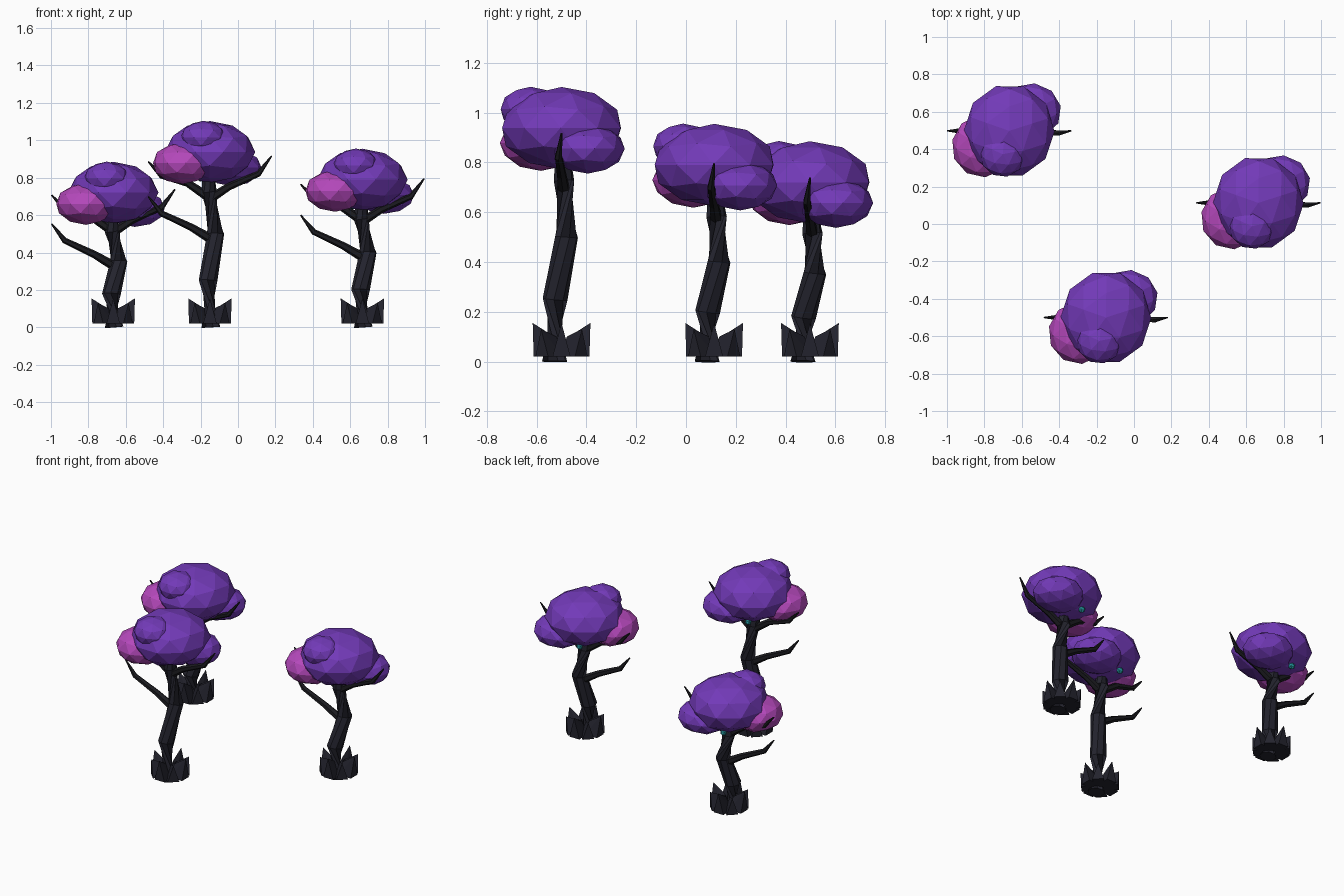
import bpy, bmesh, math
from mathutils import Vector, Matrix

if "Cube" in bpy.data.objects:
    bpy.data.objects.remove(bpy.data.objects["Cube"])


def make_material(name, rgb):
    mat = bpy.data.materials.new(name)
    mat.use_nodes = True
    mat.diffuse_color = (*rgb, 1)
    mat.node_tree.nodes["Principled BSDF"].inputs["Base Color"].default_value = (*rgb, 1)
    return mat


PURPLE = make_material("purple foliage", (0.17, 0.042, 0.48))
PINK = make_material("pink foliage", (0.46, 0.065, 0.5))
BARK = make_material("dark bark", (0.017, 0.017, 0.027))
TWIG = make_material("black twig", (0.011, 0.011, 0.014))
TEAL = make_material("teal berry", (0.02, 0.36, 0.4))


def finish(bm, name, mat, origin):
    bmesh.ops.recalc_face_normals(bm, faces=bm.faces)
    mesh = bpy.data.meshes.new(name)
    bm.to_mesh(mesh)
    bm.free()
    mesh.materials.append(mat)
    obj = bpy.data.objects.new(name, mesh)
    obj.location = origin
    bpy.context.collection.objects.link(obj)


def blob(name, mat, origin, center, radii, turn=0.0, detail=2):
    """Faceted ellipsoid."""
    bm = bmesh.new()
    bmesh.ops.create_icosphere(bm, subdivisions=detail, radius=1,
                               matrix=Matrix.Rotation(turn, 4, 'Z'))
    bmesh.ops.scale(bm, vec=radii, verts=bm.verts)
    bmesh.ops.translate(bm, vec=center, verts=bm.verts)
    finish(bm, name, mat, origin)


def tube(name, mat, origin, path, radii, sides):
    """Tapered faceted tube along a path."""
    bm = bmesh.new()
    pts = [Vector(p) for p in path]
    rings = []
    for i, p in enumerate(pts):
        tangent = pts[min(i + 1, len(pts) - 1)] - pts[max(i - 1, 0)]
        q = tangent.to_track_quat('Z', 'Y')
        ring = []
        for k in range(sides):
            a = math.tau * (k + 0.5) / sides
            ring.append(bm.verts.new(p + q @ Vector((math.cos(a), math.sin(a), 0)) * radii[i]))
        rings.append(ring)
    for lo, hi in zip(rings, rings[1:]):
        for k in range(sides):
            n = (k + 1) % sides
            bm.faces.new((lo[k], lo[n], hi[n], hi[k]))
    bm.faces.new(rings[0])
    bm.faces.new(rings[-1])
    finish(bm, name, mat, origin)


def root_spikes(name, origin, count=8):
    """Ring of pointed wedges around the foot of the trunk."""
    bm = bmesh.new()
    for i in range(count):
        a = math.tau * i / count
        height = 0.155 if i % 2 == 0 else 0.13
        corners = [(0.02, -0.03, 0.02), (0.02, 0.03, 0.02), (0.112, -0.036, 0.02),
                   (0.112, 0.036, 0.02), (0.03, 0, 0.1), (0.116, 0, height)]
        spin = Matrix.Rotation(a, 3, 'Z')
        verts = [bm.verts.new(spin @ Vector(c)) for c in corners]
        bmesh.ops.convex_hull(bm, input=verts)
    finish(bm, name, BARK, origin)


def raised(path, dz):
    return [(x, y, z + dz) for x, y, z in path]


TRUNK = [(0.005, -0.028, 0), (-0.01, -0.026, 0.2), (0.03, 0.02, 0.4),
         (-0.005, 0.01, 0.58), (-0.01, 0, 0.72)]
LOW_BRANCH = [(0.01, 0.01, 0.37), (-0.1, 0.005, 0.435), (-0.26, 0, 0.51), (-0.33, 0, 0.6)]
LEFT_TWIG = [(0, 0.01, 0.57), (-0.12, 0.01, 0.65), (-0.26, 0, 0.69), (-0.33, 0, 0.765)]
RIGHT_TWIG = [(-0.01, 0.01, 0.56), (0.1, 0, 0.63), (0.26, -0.012, 0.7), (0.33, 0, 0.795)]


def tree(label, x, y, stretch, lift):
    o = (x, y, 0)
    # Trunk and roots
    tube(label + "_trunk", BARK, o, [(px, py, pz * stretch) for px, py, pz in TRUNK],
         (0.052, 0.05, 0.047, 0.041, 0.03), 8)
    root_spikes(label + "_root_spikes", o)
    # Branches
    sizes = (0.026, 0.02, 0.016, 0.004)
    tube(label + "_low_branch", TWIG, o, raised(LOW_BRANCH, 0.4 * (stretch - 1)), sizes, 6)
    tube(label + "_left_twig", TWIG, o, raised(LEFT_TWIG, lift * 0.82), sizes, 6)
    tube(label + "_right_twig", TWIG, o, raised(RIGHT_TWIG, lift * 0.82), sizes, 6)
    # Canopy
    o = (x, y, lift)
    blob(label + "_main_foliage", PURPLE, o, (0, 0, 0.79), (0.242, 0.25, 0.165), 0.3)
    blob(label + "_pink_foliage", PINK, o, (-0.145, -0.083, 0.73), (0.163, 0.166, 0.112), 0.1)
    blob(label + "_back_foliage", PURPLE, o, (0.115, 0.105, 0.707), (0.163, 0.15, 0.1), 0.5)
    blob(label + "_top_foliage", PURPLE, o, (-0.035, -0.125, 0.866), (0.122, 0.122, 0.09), 0.2)
    blob(label + "_berry", TEAL, o, (-0.05, 0.13, 0.652), (0.022, 0.022, 0.022), 0, 1)


tree("short_tree", -0.667, 0.498, 0.885, -0.07)
tree("tall_tree", -0.15, -0.5, 1.25, 0.148)
tree("middle_tree", 0.665, 0.113, 1.0, 0.0)
